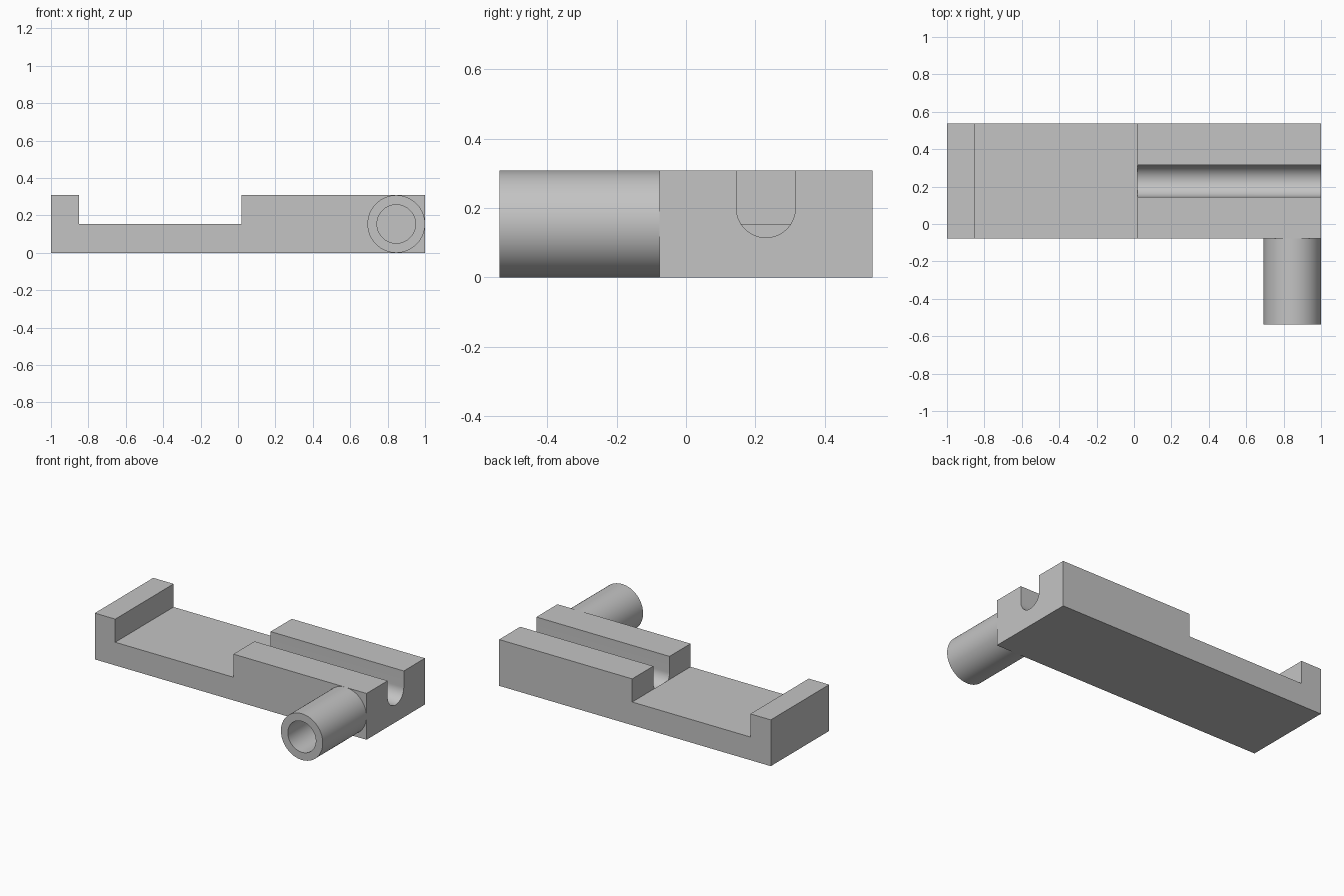
import bpy
import bmesh
from math import cos, sin, pi, radians
from mathutils import Vector

if "Cube" in bpy.data.objects:
    bpy.data.objects.remove(bpy.data.objects["Cube"], do_unlink=True)

FRONT, BACK = -0.077, 0.537      # body depth
TOP, FLOOR = 0.308, 0.154        # body heights
STEP = 0.02                      # where the raised end begins

grey = bpy.data.materials.new("plain grey")
grey.use_nodes = True
grey.diffuse_color = (0.55, 0.55, 0.55, 1)
grey.node_tree.nodes["Principled BSDF"].inputs["Base Color"].default_value = grey.diffuse_color


def make_object(name, bm):
    bmesh.ops.recalc_face_normals(bm, faces=bm.faces)
    mesh = bpy.data.meshes.new(name)
    bm.to_mesh(mesh)
    bm.free()
    obj = bpy.data.objects.new(name, mesh)
    bpy.context.collection.objects.link(obj)
    mesh.materials.append(grey)
    return obj


def extrude_profile(name, points, offset):
    bm = bmesh.new()
    face = bm.faces.new([bm.verts.new(p) for p in points])
    result = bmesh.ops.extrude_face_region(bm, geom=[face], use_keep_orig=True)
    moved = [v for v in result["geom"] if isinstance(v, bmesh.types.BMVert)]
    bmesh.ops.translate(bm, verts=moved, vec=Vector(offset))
    return make_object(name, bm)


def smooth(obj):
    bpy.ops.object.select_all(action="DESELECT")
    obj.select_set(True)
    bpy.context.view_layer.objects.active = obj
    bpy.ops.object.shade_smooth_by_angle(angle=radians(30))


# Body: side profile with end stop, low floor and raised block
side = [(-1, 0), (1, 0), (1, TOP), (STEP, TOP), (STEP, FLOOR),
        (-0.85, FLOOR), (-0.85, TOP), (-1, TOP)]
body = extrude_profile("body", [(x, FRONT, z) for x, z in side],
                       (0, BACK - FRONT, 0))

# Round-bottomed channel along the raised block
slot_y, slot_z, slot_r, n = 0.23, 0.2, 0.085, 32
arc = [(slot_y - slot_r * cos(pi * i / n), slot_z - slot_r * sin(pi * i / n))
       for i in range(n + 1)]
outline = arc + [(slot_y + slot_r, 0.5), (slot_y - slot_r, 0.5)]
cutter = extrude_profile("channel_cutter", [(STEP, y, z) for y, z in outline],
                         (1.2, 0, 0))
cutter.hide_render = True
cut = body.modifiers.new("channel", "BOOLEAN")
cut.operation = "DIFFERENCE"
cut.solver = "EXACT"
cut.object = cutter
bpy.context.view_layer.objects.active = body
bpy.ops.object.modifier_apply(modifier=cut.name)
bpy.data.objects.remove(cutter, do_unlink=True)
smooth(body)

# Hollow tube on the front face, closed off by the body
bm = bmesh.new()
tube_x, tube_z, segments = 0.846, 0.154, 64
wall = [(0.154, FRONT), (0.154, -0.537), (0.103, -0.537), (0.103, FRONT)]
rings = [[bm.verts.new((tube_x + r * cos(2 * pi * i / segments), y,
                        tube_z + r * sin(2 * pi * i / segments)))
          for i in range(segments)] for r, y in wall]
for a, b in zip(rings, rings[1:] + rings[:1]):
    for i in range(segments):
        j = (i + 1) % segments
        bm.faces.new((a[i], a[j], b[j], b[i]))
smooth(make_object("tube", bm))
